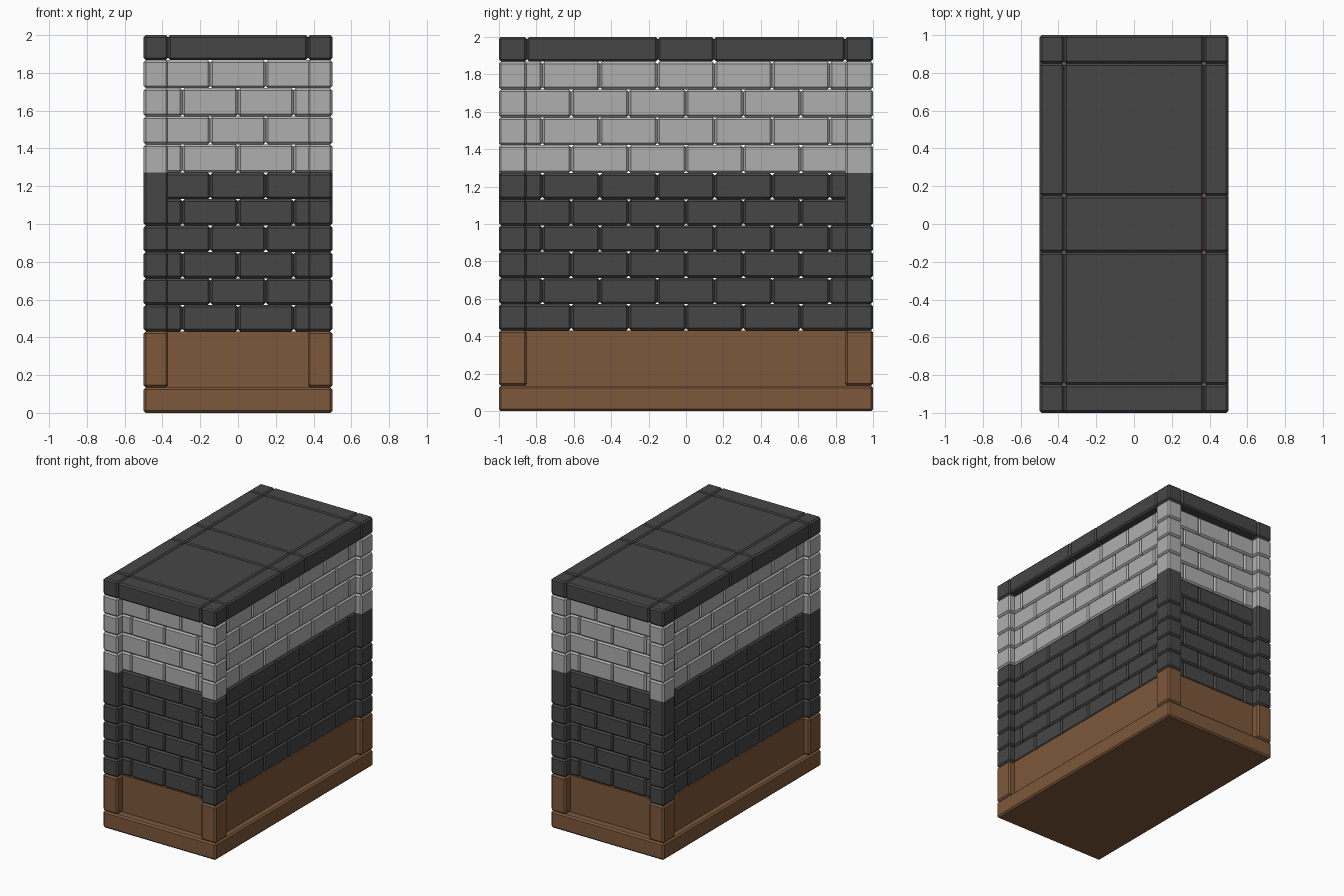
import bpy, bmesh
from mathutils import Vector, Matrix

if "Cube" in bpy.data.objects:
    bpy.data.objects.remove(bpy.data.objects["Cube"])


def material(name, rgb):
    m = bpy.data.materials.new(name)
    m.diffuse_color = (*rgb, 1)
    m.use_nodes = True
    m.node_tree.nodes["Principled BSDF"].inputs["Base Color"].default_value = m.diffuse_color
    return m


LIGHT = material("light grey brick", (0.43, 0.43, 0.43))
DARK = material("dark grey stone", (0.061, 0.061, 0.061))
BROWN = material("brown base", (0.205, 0.097, 0.043))

HX, HY = 0.5, 1.0              # half footprint
PX, PY = 0.37, 0.85            # inner edges of the corner posts
RX, RY = 0.45, 0.935           # recessed wall faces
Z_SLAB, Z_PANEL, Z_SPLIT, Z_CAP = 0.135, 0.432, 1.272, 1.868


def add_box(bm, lo, hi, bevel=0.012):
    """Chamfered box from corner to corner."""
    lo, hi = Vector(lo), Vector(hi)
    part = bmesh.new()
    bmesh.ops.create_cube(part, size=1, matrix=Matrix.Translation((lo + hi) / 2)
                          @ Matrix.Diagonal((*(hi - lo), 1)))
    if bevel:
        bmesh.ops.bevel(part, geom=part.edges[:], offset=bevel, segments=1,
                        affect='EDGES', profile=0.5)
    tmp = bpy.data.meshes.new("tmp")
    part.to_mesh(tmp)
    part.free()
    bm.from_mesh(tmp)
    bpy.data.meshes.remove(tmp)


def finish(bm, name, *mats, split=None):
    """Make the object; with split, faces below that height use slot 1."""
    bmesh.ops.recalc_face_normals(bm, faces=bm.faces[:])
    if split:
        bmesh.ops.bisect_plane(bm, geom=bm.verts[:] + bm.edges[:] + bm.faces[:],
                               plane_co=(0, 0, split), plane_no=(0, 0, 1))
        for f in bm.faces:
            f.material_index = int(f.calc_center_median().z < split)
    me = bpy.data.meshes.new(name)
    bm.to_mesh(me)
    bm.free()
    for m in mats:
        me.materials.append(m)
    ob = bpy.data.objects.new(name, me)
    bpy.context.collection.objects.link(ob)
    return ob


# row heights: six dark rows, four light rows
rows = [Z_PANEL + (Z_SPLIT - Z_PANEL) * i / 6 for i in range(6)]
rows += [Z_SPLIT + (Z_CAP - Z_SPLIT) * i / 4 for i in range(5)]

# base slab
bm = bmesh.new()
add_box(bm, (-HX, -HY, 0), (HX, HY, Z_SLAB))
finish(bm, "base_slab", BROWN)

# recessed base panels
bm = bmesh.new()
add_box(bm, (-RX, -RY, Z_SLAB - 0.02), (RX, RY, Z_PANEL), 0)
finish(bm, "base_panel", BROWN)

# corner posts: brown foot and stacked blocks
foot, post = bmesh.new(), bmesh.new()
for sx in (-1, 1):
    for sy in (-1, 1):
        x0, x1 = sorted((sx * PX, sx * HX))
        y0, y1 = sorted((sy * PY, sy * HY))
        add_box(foot, (x0, y0, Z_SLAB), (x1, y1, Z_PANEL))
        joints = list(rows)
        if (sx, sy) != (1, -1):        # one tall two-tone block
            joints = rows[:5] + rows[7:]
        for a, b in zip(joints, joints[1:]):
            add_box(post, (x0, y0, a), (x1, y1, b))
finish(foot, "base_corner_posts", BROWN)
finish(post, "corner_posts", LIGHT, DARK, split=Z_SPLIT)


# brick walls in running bond
def brick_wall(name, width, limit, face, along_x):
    bm = bmesh.new()
    for r in range(10):
        start = -4 * width + (width / 2 if r % 2 else 0)
        for i in range(9):
            a = max(start + i * width, -limit)
            b = min(start + (i + 1) * width, limit)
            if b - a < 0.03:
                continue
            for s in (-1, 1):
                n0, n1 = sorted((s * face, s * (face - 0.06)))
                if along_x:
                    add_box(bm, (a, n0, rows[r]), (b, n1, rows[r + 1]))
                else:
                    add_box(bm, (n0, a, rows[r]), (n1, b, rows[r + 1]))
    finish(bm, name, LIGHT, DARK, split=Z_SPLIT)


brick_wall("end_brick_walls", 0.294, 0.41, RY, True)
brick_wall("side_brick_walls", 0.307, 0.90, RX, False)

# cap stones
bm = bmesh.new()
xs = (-HX, -PX, PX, HX)
ys = (-HY, -PY, -0.15, 0.15, PY, HY)
for x0, x1 in zip(xs, xs[1:]):
    for y0, y1 in zip(ys, ys[1:]):
        add_box(bm, (x0, y0, Z_CAP), (x1, y1, 2))
finish(bm, "cap_stones", DARK)
